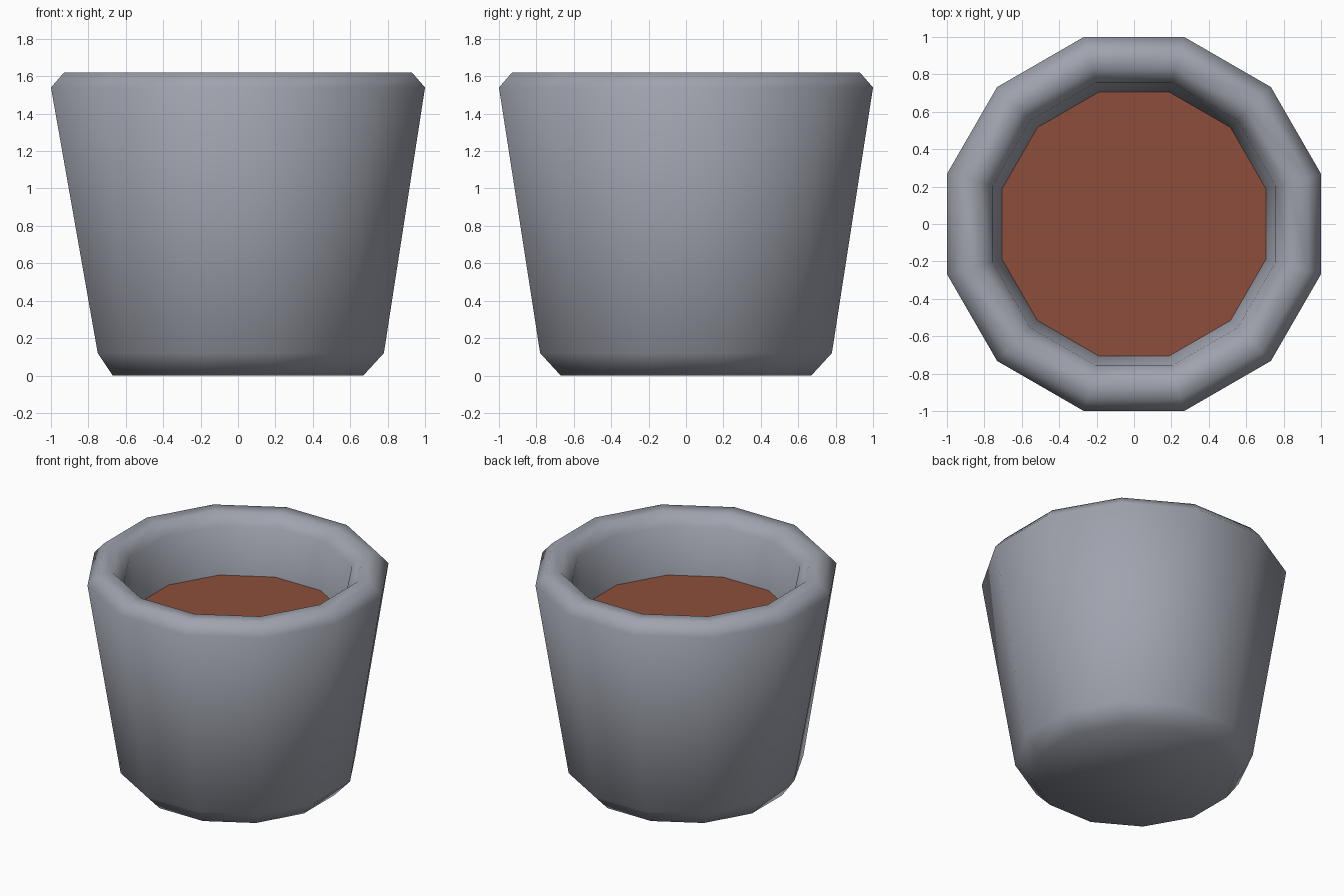
import bpy, bmesh, math

if "Cube" in bpy.data.objects:
    bpy.data.objects.remove(bpy.data.objects["Cube"])

SIDES = 12
CORNER = 1 / math.cos(math.pi / SIDES)  # flat-to-flat radius -> corner radius


def material(name, rgb):
    m = bpy.data.materials.new(name)
    m.diffuse_color = (*rgb, 1)
    m.use_nodes = True
    m.node_tree.nodes["Principled BSDF"].inputs["Base Color"].default_value = m.diffuse_color
    return m


def ring(bm, r, z):
    verts = []
    for i in range(SIDES):
        a = 2 * math.pi * (i + 0.5) / SIDES
        verts.append(bm.verts.new((r * CORNER * math.cos(a), r * CORNER * math.sin(a), z)))
    return verts


def finish(bm, name, mat, smooth):
    mesh = bpy.data.meshes.new(name)
    for f in bm.faces:
        f.smooth = smooth
    bm.to_mesh(mesh)
    bm.free()
    mesh.materials.append(mat)
    obj = bpy.data.objects.new(name, mesh)
    bpy.context.collection.objects.link(obj)


# Pot: lathe-like profile of (flat radius, height), base to inner wall
profile = [(0.67, 0), (0.78, 0.12), (1.0, 1.54), (0.93, 1.62),
           (0.83, 1.62), (0.757, 1.54), (0.705, 1.2)]
bm = bmesh.new()
rings = [ring(bm, r, z) for r, z in profile]
for lo, hi in zip(rings, rings[1:]):
    for i in range(SIDES):
        j = (i + 1) % SIDES
        bm.faces.new((lo[i], lo[j], hi[j], hi[i]))
bm.faces.new(rings[0][::-1])
# Slightly dented lower corner on the left side
for v in rings[1]:
    v.co.x = max(v.co.x, -0.75)
finish(bm, "pot", material("grey glaze", (0.35, 0.365, 0.42)), True)

# Soil: flat disc inside the pot
bm = bmesh.new()
bm.faces.new(ring(bm, 0.705, 1.2))
finish(bm, "soil", material("red brown soil", (0.265, 0.076, 0.044)), False)
